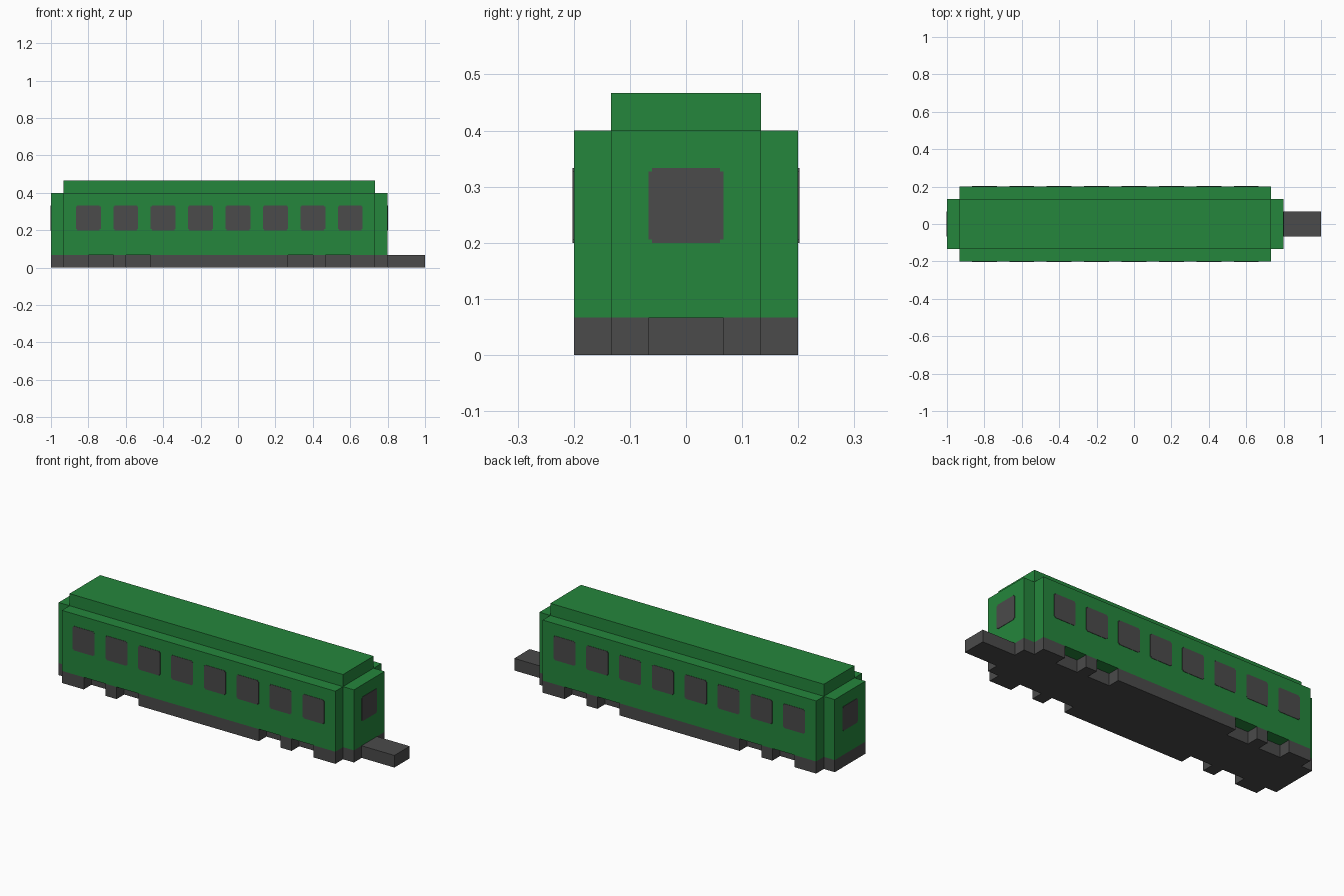
import bpy
import bmesh
from mathutils import Matrix, Vector

cube = bpy.data.objects.get("Cube")
if cube:
    bpy.data.objects.remove(cube, do_unlink=True)

U = 1 / 15  # one grid module of the carriage


def make_material(name, rgb):
    mat = bpy.data.materials.new(name)
    mat.use_nodes = True
    mat.diffuse_color = (*rgb, 1)
    mat.node_tree.nodes["Principled BSDF"].inputs["Base Color"].default_value = (*rgb, 1)
    return mat


green = make_material("carriage green", (0.018, 0.24, 0.045))
grey = make_material("dark grey", (0.069, 0.069, 0.069))


def prism(name, outline, z0, z1, mat, matrix=Matrix()):
    """Extrude a flat outline from z0 to z1, then place it with a matrix."""
    bm = bmesh.new()
    face = bm.faces.new([bm.verts.new((x, y, z0)) for x, y in outline])
    top = bmesh.ops.extrude_face_region(bm, geom=[face])["geom"]
    bmesh.ops.translate(bm, vec=(0, 0, z1 - z0),
                        verts=[v for v in top if isinstance(v, bmesh.types.BMVert)])
    bmesh.ops.recalc_face_normals(bm, faces=bm.faces)
    bm.transform(matrix)
    mesh = bpy.data.meshes.new(name)
    bm.to_mesh(mesh)
    bm.free()
    mesh.materials.append(mat)
    obj = bpy.data.objects.new(name, mesh)
    bpy.context.collection.objects.link(obj)
    return obj


def side_steps(blocks):
    """Symmetric plan: a narrow core with wide blocks along both sides."""
    half = [(-15, 2)]
    for a, b in blocks:
        half += [(a, 2), (a, 3), (b, 3), (b, 2)]
    half.append((12, 2))
    plan = half + [(x, -y) for x, y in reversed(half)]
    return [(x * U, y * U) for x, y in plan]


def rectangle(x0, x1, y):
    return [(x0 * U, -y * U), (x1 * U, -y * U), (x1 * U, y * U), (x0 * U, y * U)]


# Underframe with wheel gaps, and the coupler
skirt = [(-14, -12), (-10, -9), (-7, 4), (6, 7), (9, 11)]
prism("underframe", side_steps(skirt), 0, U, grey)
prism("coupler", rectangle(12, 15, 1), 0, U, grey)

# Body with narrower end vestibules, and the raised roof
prism("body", side_steps([(-14, 11)]), U, 6 * U, green)
prism("roof", rectangle(-14, 11, 2), 6 * U, 7 * U, green)

# Window plates with stepped corners
r, c = U, U - 0.006
corner = [(r, c), (c, c), (c, r)]
window = []
for sx, sy in ((1, 1), (-1, 1), (-1, -1), (1, -1)):
    pts = corner if sx * sy > 0 else corner[::-1]
    window += [(sx * x, sy * y) for x, y in pts]


def add_window(name, centre, normal):
    n, up = Vector(normal), Vector((0, 0, 1))
    turn = Matrix((up.cross(n), up, n)).transposed().to_4x4()
    prism(name, window, -0.002, 0.002, grey, Matrix.Translation(centre) @ turn)


for i in range(8):
    x = (3 * i - 12) * U
    for side, label in ((-1, "front"), (1, "back")):
        add_window(f"{label}_window_{i + 1}", (x, side * 3 * U, 4 * U), (0, side, 0))

add_window("left_end_window", (12 * U, 0, 4 * U), (1, 0, 0))
add_window("right_end_window", (-15 * U, 0, 4 * U), (-1, 0, 0))
